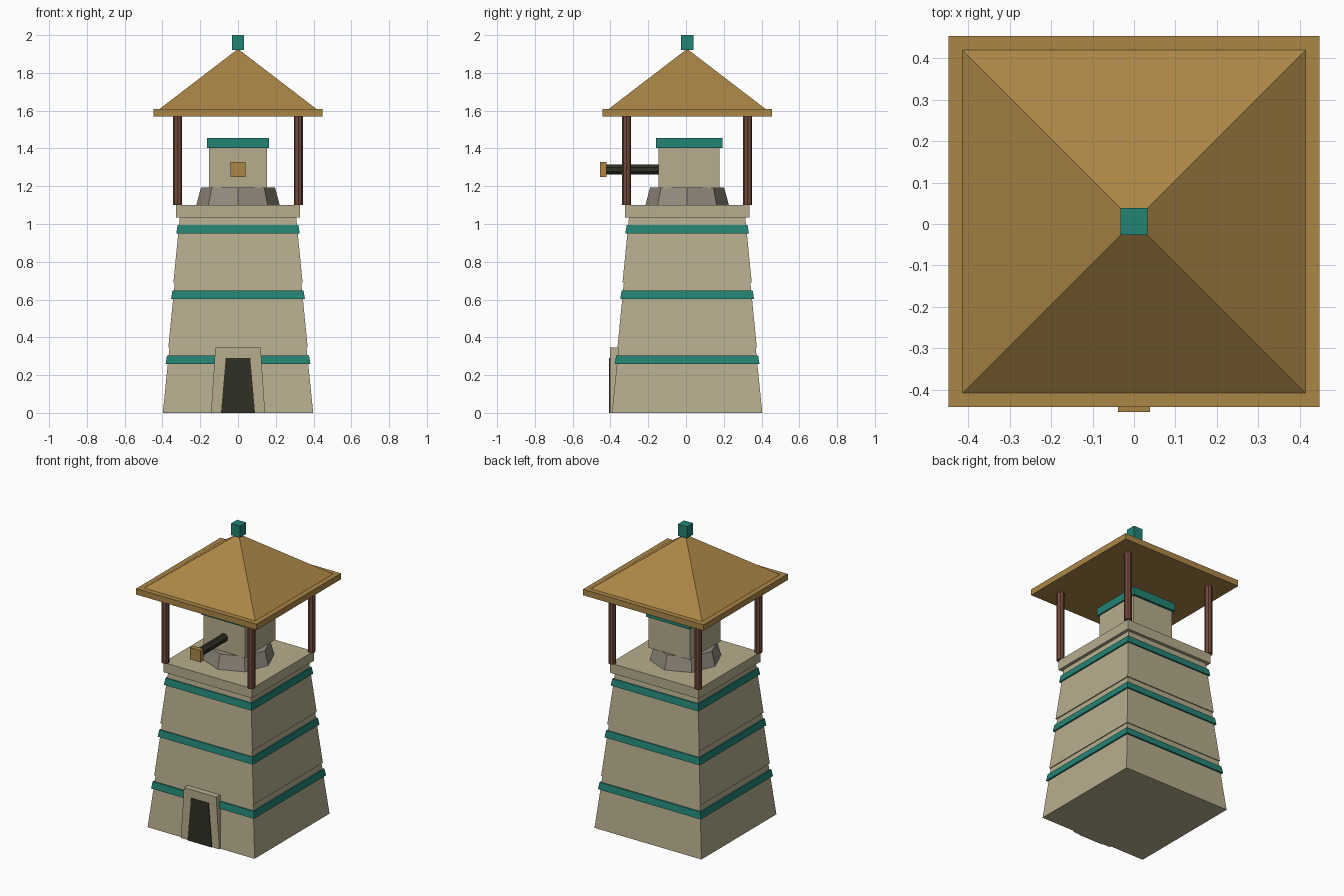
import bpy, bmesh
from math import pi, sqrt
from mathutils import Matrix

cube = bpy.data.objects.get("Cube")
if cube:
    bpy.data.objects.remove(cube, do_unlink=True)

CY = 0.006  # tower axis, set back slightly to balance the gun barrel


def material(name, color):
    m = bpy.data.materials.new(name)
    m.use_nodes = True
    m.diffuse_color = (*color, 1)
    m.node_tree.nodes["Principled BSDF"].inputs["Base Color"].default_value = (*color, 1)
    return m


PLASTER = material("sand plaster", (0.47, 0.42, 0.27))
TEAL = material("teal trim", (0.017, 0.225, 0.172))
OCHRE = material("ochre roof", (0.41, 0.24, 0.062))
WOOD = material("brown wood", (0.165, 0.068, 0.043))
STONE = material("grey stone", (0.29, 0.26, 0.21))
DARK = material("near black", (0.03, 0.029, 0.018))


def finish(name, bm, mat):
    bmesh.ops.recalc_face_normals(bm, faces=bm.faces)
    mesh = bpy.data.meshes.new(name)
    bm.to_mesh(mesh)
    bm.free()
    mesh.materials.append(mat)
    obj = bpy.data.objects.new(name, mesh)
    bpy.context.collection.objects.link(obj)
    return obj


def frustum(name, mat, r0, r1, z0, z1, sides=4, x=0, y=CY):
    """Tapered prism; for four sides the radii are half widths."""
    bm = bmesh.new()
    k = sqrt(2) if sides == 4 else 1
    bmesh.ops.create_cone(bm, cap_ends=True, segments=sides, radius1=r0 * k,
                          radius2=r1 * k, depth=z1 - z0)
    if sides == 4:
        bmesh.ops.rotate(bm, verts=bm.verts, matrix=Matrix.Rotation(pi / 4, 3, 'Z'))
    bmesh.ops.translate(bm, verts=bm.verts, vec=(x, y, (z0 + z1) / 2))
    return finish(name, bm, mat)


def box(name, mat, half_x, y0, y1, z0, z1):
    bm = bmesh.new()
    bmesh.ops.create_cube(bm, size=1)
    bmesh.ops.scale(bm, verts=bm.verts, vec=(2 * half_x, y1 - y0, z1 - z0))
    bmesh.ops.translate(bm, verts=bm.verts, vec=(0, (y0 + y1) / 2, (z0 + z1) / 2))
    return finish(name, bm, mat)


def trapezoid(name, mat, half_bottom, half_top, height, y0, y1):
    bm = bmesh.new()
    outline = [(-half_bottom, 0), (half_bottom, 0), (half_top, height), (-half_top, height)]
    face = bm.faces.new([bm.verts.new((x, y0, z)) for x, z in outline])
    ext = bmesh.ops.extrude_face_region(bm, geom=[face])
    verts = [g for g in ext["geom"] if isinstance(g, bmesh.types.BMVert)]
    bmesh.ops.translate(bm, verts=verts, vec=(0, y1 - y0, 0))
    return finish(name, bm, mat)


# Three stacked wall tiers, each with a teal band near its top
TIER = 0.345
for i, (bottom, top, band) in enumerate([(0.398, 0.363, 0.383),
                                         (0.369, 0.335, 0.354),
                                         (0.342, 0.308, 0.327)]):
    z = i * TIER
    frustum(f"wall_tier_{i + 1}", PLASTER, bottom, top, z, z + TIER)
    frustum(f"wall_band_{i + 1}", TEAL, band, band - 0.007, z + 0.259, z + 0.304)

# Doorway
trapezoid("door_frame", PLASTER, 0.143, 0.12, 0.345, -0.403, -0.33)
trapezoid("door_opening", DARK, 0.09, 0.065, 0.29, -0.408, -0.40)

# Lookout platform and roof posts
frustum("platform", PLASTER, 0.329, 0.329, 1.035, 1.10)
for sx, side in ((-1, "right"), (1, "left")):
    for sy, end in ((-1, "front"), (1, "back")):
        frustum(f"{end}_{side}_post", WOOD, 0.024, 0.024, 1.10, 1.575,
                sides=8, x=sx * 0.32, y=CY + sy * 0.32)

# Gun turret
frustum("turret_mount", STONE, 0.221, 0.196, 1.10, 1.193, sides=8)
box("turret_body", PLASTER, 0.153, -0.146, 0.178, 1.19, 1.405)
box("turret_cap", TEAL, 0.163, -0.158, 0.194, 1.403, 1.456)
barrel = frustum("gun_barrel", DARK, 0.028, 0.028, -0.14, 0.14, sides=8, y=0)
barrel.data.transform(Matrix.Translation((0, -0.285, 1.288)) @ Matrix.Rotation(pi / 2, 4, 'X')
                      @ Matrix.Rotation(pi / 8, 4, 'Z'))
box("gun_muzzle", OCHRE, 0.039, -0.454, -0.421, 1.248, 1.327)

# Roof
frustum("roof_eave", OCHRE, 0.448, 0.448, 1.57, 1.61)
frustum("roof_pyramid", OCHRE, 0.414, 0, 1.61, 1.927)
frustum("roof_finial", TEAL, 0.033, 0.033, 1.922, 2.0)
